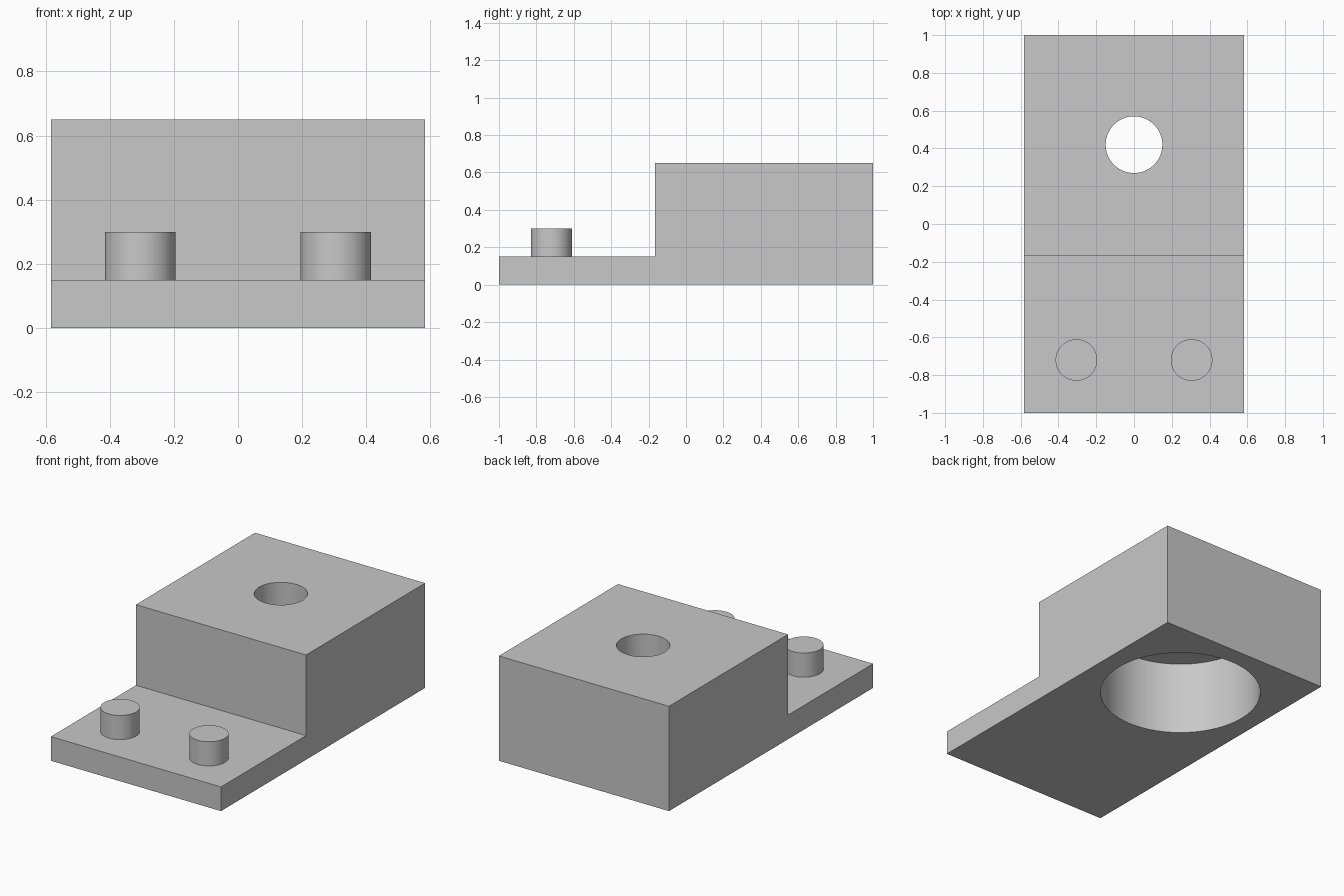
import bpy, bmesh, math
from mathutils import Matrix, Vector

cube = bpy.data.objects.get("Cube")
if cube:
    bpy.data.objects.remove(cube, do_unlink=True)

grey = bpy.data.materials.new("light_grey")
grey.use_nodes = True
colour = (0.58, 0.58, 0.58, 1)
grey.diffuse_color = colour
grey.node_tree.nodes["Principled BSDF"].inputs["Base Color"].default_value = colour

WIDTH, STEP_Y = 1.167, -0.167
BASE_TOP, BLOCK_TOP = 0.15, 0.65
HOLE_Y, RECESS_DEPTH = 0.42, 0.46


def finish(bm, name):
    bmesh.ops.recalc_face_normals(bm, faces=bm.faces)
    mesh = bpy.data.meshes.new(name)
    bm.to_mesh(mesh)
    bm.free()
    mesh.materials.append(grey)
    obj = bpy.data.objects.new(name, mesh)
    bpy.context.collection.objects.link(obj)
    return obj


def cylinder(name, x, y, z0, z1, radius):
    bm = bmesh.new()
    bmesh.ops.create_cone(bm, cap_ends=True, segments=96, radius1=radius, radius2=radius,
                          depth=z1 - z0, matrix=Matrix.Translation((x, y, (z0 + z1) / 2)))
    return finish(bm, name)


def smooth(obj):
    bpy.ops.object.select_all(action='DESELECT')
    obj.select_set(True)
    bpy.context.view_layer.objects.active = obj
    bpy.ops.object.shade_smooth_by_angle(angle=math.radians(30))


# Stepped body: side profile extruded across the width
profile = [(-1, 0), (1, 0), (1, BLOCK_TOP), (STEP_Y, BLOCK_TOP), (STEP_Y, BASE_TOP), (-1, BASE_TOP)]
bm = bmesh.new()
side = bm.faces.new([bm.verts.new((-WIDTH / 2, y, z)) for y, z in profile])
extruded = bmesh.ops.extrude_face_region(bm, geom=[side])["geom"]
bmesh.ops.translate(bm, vec=Vector((WIDTH, 0, 0)),
                    verts=[v for v in extruded if isinstance(v, bmesh.types.BMVert)])
body = finish(bm, "stepped_body")

# Wide recess from below and a narrow through hole
cutters = [cylinder("recess_cutter", 0, HOLE_Y, -0.1, RECESS_DEPTH, 0.465),
           cylinder("hole_cutter", 0, HOLE_Y, 0.2, 0.8, 0.15)]
bpy.context.view_layer.objects.active = body
for cutter in cutters:
    cut = body.modifiers.new(cutter.name, 'BOOLEAN')
    cut.operation, cut.solver, cut.object = 'DIFFERENCE', 'EXACT', cutter
    bpy.ops.object.modifier_apply(modifier=cut.name)
    bpy.data.objects.remove(cutter, do_unlink=True)
smooth(body)

# Pair of pegs on the low step
for name, sign in (("left_peg", 1), ("right_peg", -1)):
    smooth(cylinder(name, sign * 0.305, -0.72, BASE_TOP, 0.3, 0.11))
